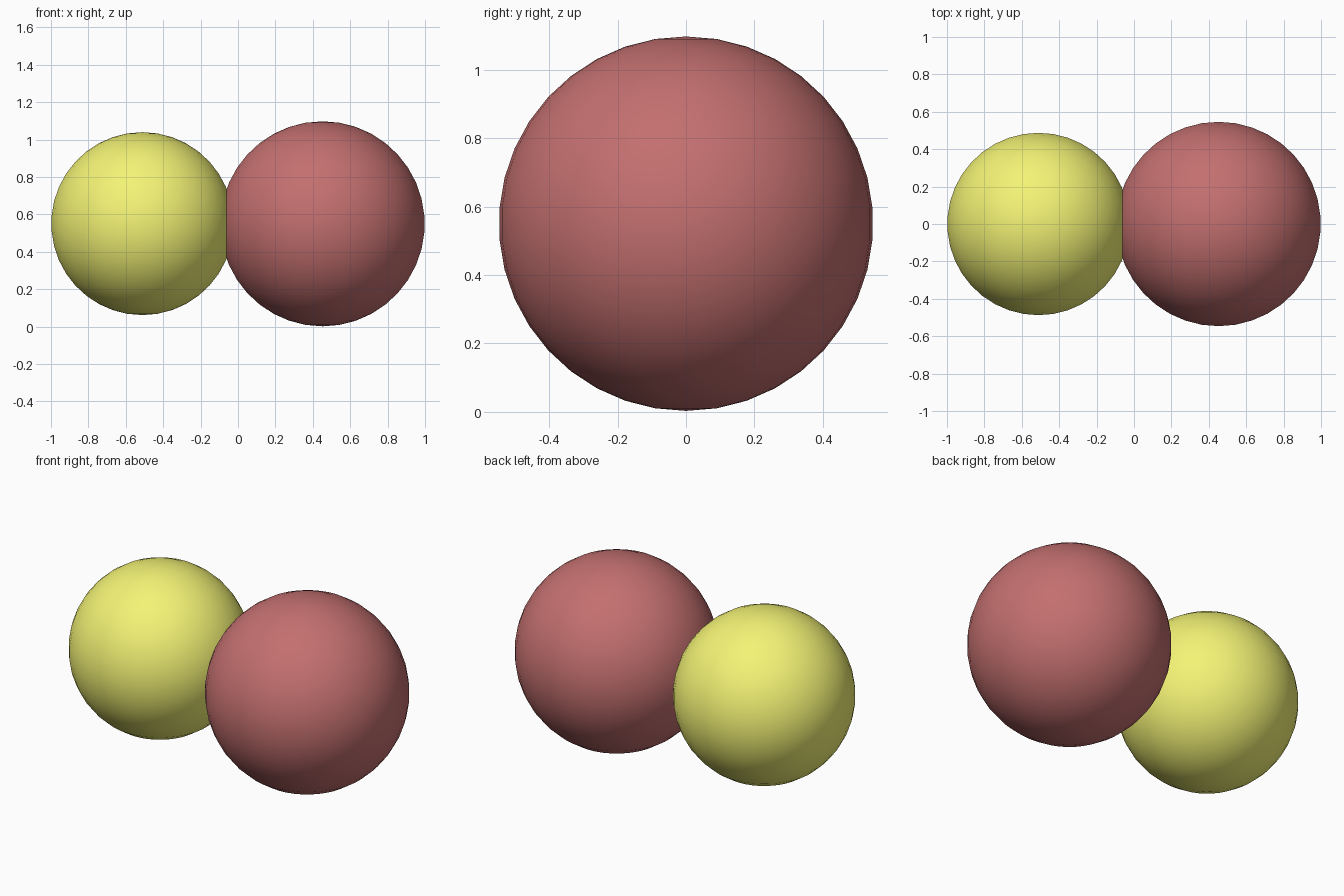
import bpy

if "Cube" in bpy.data.objects:
    bpy.data.objects.remove(bpy.data.objects["Cube"])


def ball(name, x, z, radius, color):
    bpy.ops.mesh.primitive_uv_sphere_add(segments=38, ring_count=19, radius=radius, location=(x, 0, z))
    obj = bpy.context.object
    obj.name = name
    bpy.ops.object.shade_smooth()
    mat = bpy.data.materials.new(name + "_color")
    mat.diffuse_color = color
    mat.use_nodes = True
    mat.node_tree.nodes["Principled BSDF"].inputs["Base Color"].default_value = mat.diffuse_color
    obj.data.materials.append(mat)
    return obj


# Two overlapping balls, the right one slightly larger
ball("small_yellow_ball", -0.511, 0.551, 0.489, (0.9, 0.9, 0.18, 1))
ball("large_red_ball", 0.452, 0.55, 0.548, (0.55, 0.16, 0.16, 1))
